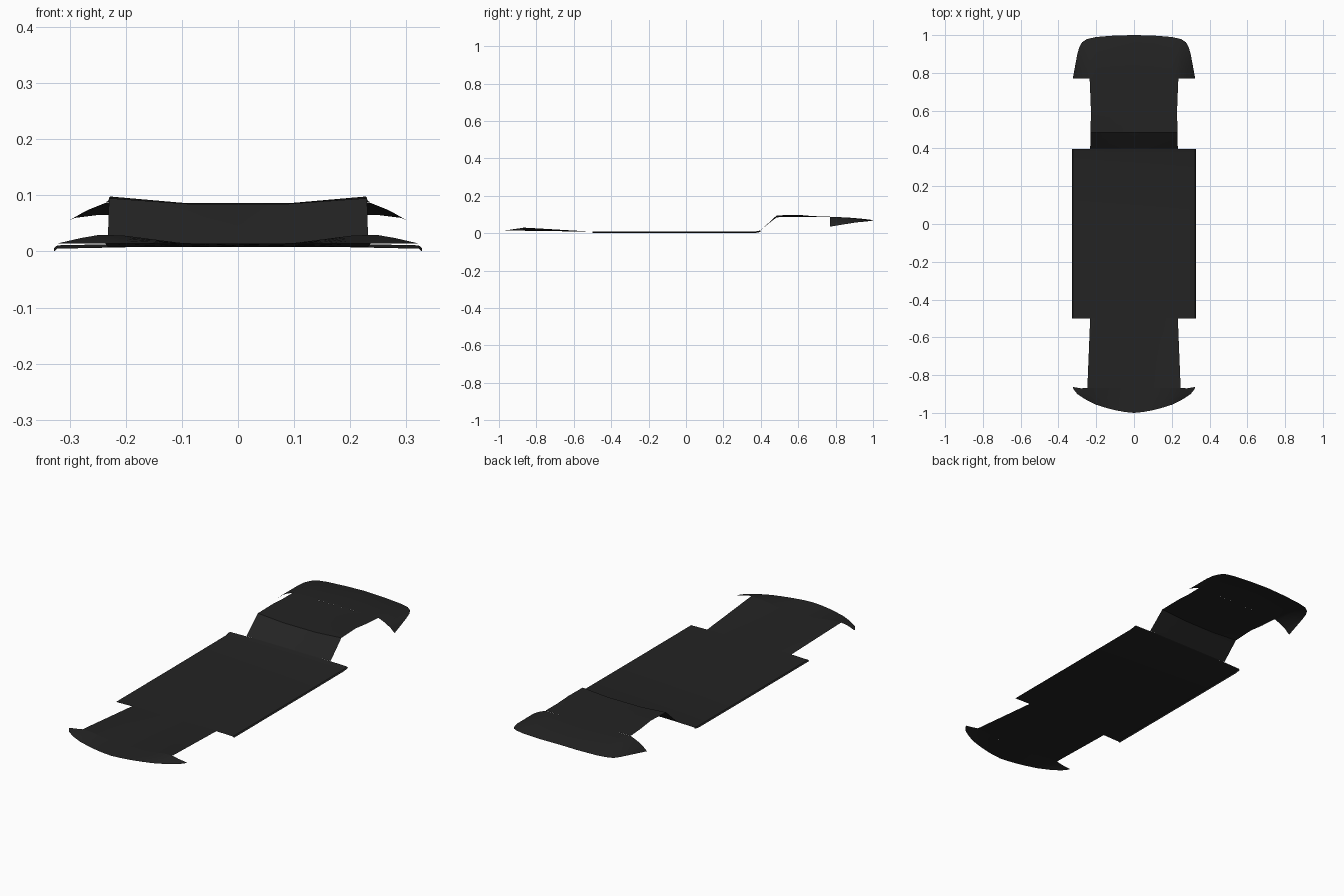
import bpy, bmesh, math

if "Cube" in bpy.data.objects:
    bpy.data.objects.remove(bpy.data.objects["Cube"])

paint = bpy.data.materials.new("matte_black")
paint.diffuse_color = (0.017, 0.017, 0.017, 1)
paint.use_nodes = True
paint.node_tree.nodes["Principled BSDF"].inputs["Base Color"].default_value = paint.diffuse_color


def interp(points, t):
    """Piecewise linear lookup in (t, value) pairs."""
    if t <= points[0][0]:
        return points[0][1]
    for (a, va), (b, vb) in zip(points, points[1:]):
        if t <= b:
            return va + (vb - va) * (t - a) / (b - a)
    return points[-1][1]


def sheet(name, rows):
    """Thin surface through rows of (x, y, z) points, half given, mirrored over x."""
    bm = bmesh.new()
    grid = []
    for half in rows:
        full = [(-x, y, z) for x, y, z in reversed(half) if x > 1e-6] + list(half)
        grid.append([bm.verts.new(p) for p in full])
    for r0, r1 in zip(grid, grid[1:]):
        for i in range(len(r0) - 1):
            bm.faces.new((r0[i], r0[i + 1], r1[i + 1], r1[i]))
    bmesh.ops.remove_doubles(bm, verts=bm.verts, dist=0.0002)
    mesh = bpy.data.meshes.new(name)
    bm.to_mesh(mesh)
    bm.free()
    mesh.materials.append(paint)
    ob = bpy.data.objects.new(name, mesh)
    bpy.context.collection.objects.link(ob)
    bpy.ops.object.select_all(action='DESELECT')
    ob.select_set(True)
    bpy.context.view_layer.objects.active = ob
    bpy.ops.object.shade_smooth_by_angle(angle=math.radians(30))


# front tray: curved nose edge, raised towards the wheel arches
nose = [(0, -1.0), (0.05, -0.995), (0.12, -0.982), (0.2, -0.957),
        (0.26, -0.928), (0.3, -0.9), (0.315, -0.882), (0.323, -0.868)]
arch_z = [(0, 0.013), (0.1, 0.015), (0.2, 0.028), (0.245, 0.03), (0.28, 0.024), (0.323, 0.014)]
arch_y = [(0, -0.868), (0.245, -0.868), (0.28, -0.87), (0.323, -0.863)]
xs = [0, 0.05, 0.1, 0.15, 0.2, 0.23, 0.25, 0.28, 0.3, 0.315, 0.323]
rows = []
for k in range(5):
    t = k / 4
    rows.append([(x,
                  interp(nose, x) * (1 - t) + interp(arch_y, x) * t,
                  0.014 * (1 - t ** 0.7) + interp(arch_z, x) * t ** 0.7) for x in xs])
sheet("front_tray", rows)

# narrow floor between the front wheels
rows = []
for k in range(6):
    t = k / 5
    w = 0.247 - 0.015 * t
    rows.append([(w * f, -0.868 + 0.37 * t,
                  interp(arch_z, w * f) * (1 - t) + 0.008 * t)
                 for f in (0, 0.2, 0.4, 0.6, 0.8, 1)])
sheet("front_floor", rows)

# wide central floor with a small turned-down edge and a kicked-up back
sheet("main_floor", [
    [(0, y, z), (0.18, y, z), (0.322, y, z - 0.003), (0.328, y, z - 0.008)]
    for y, z in ((-0.5, 0.008), (0.03, 0.008), (0.37, 0.009), (0.397, 0.014))])

# ramp and floor between the rear wheels
sheet("rear_floor", [
    [(0, y, zc), (0.09, y, zc), (w, y, ze)]
    for y, w, zc, ze in ((0.397, 0.232, 0.014, 0.014), (0.44, 0.231, 0.05, 0.053),
                         (0.485, 0.23, 0.085, 0.095), (0.6, 0.228, 0.086, 0.098),
                         (0.68, 0.231, 0.086, 0.091), (0.77, 0.235, 0.086, 0.088))])

# rear tray: rounded back corners, sides dropping behind the wheels
tail = [(0, 1.0), (0.1, 0.998), (0.2, 0.99), (0.25, 0.979), (0.275, 0.962),
        (0.29, 0.935), (0.3, 0.9), (0.313, 0.83), (0.324, 0.77)]
side_z = [(0, 0.086), (0.235, 0.087), (0.27, 0.073), (0.3, 0.056), (0.324, 0.035)]
tail_z = [(0, 0.07), (0.25, 0.065), (0.29, 0.06), (0.3, 0.056), (0.324, 0.035)]
xs = [0, 0.1, 0.2, 0.235, 0.25, 0.265, 0.275, 0.285, 0.29, 0.295, 0.3, 0.307, 0.313, 0.324]
rows = []
for k in range(7):
    t = k / 6
    rows.append([(x,
                  0.77 + (interp(tail, x) - 0.77) * t,
                  interp(side_z, x) * (1 - t * t) + interp(tail_z, x) * t * t) for x in xs])
sheet("rear_tray", rows)
